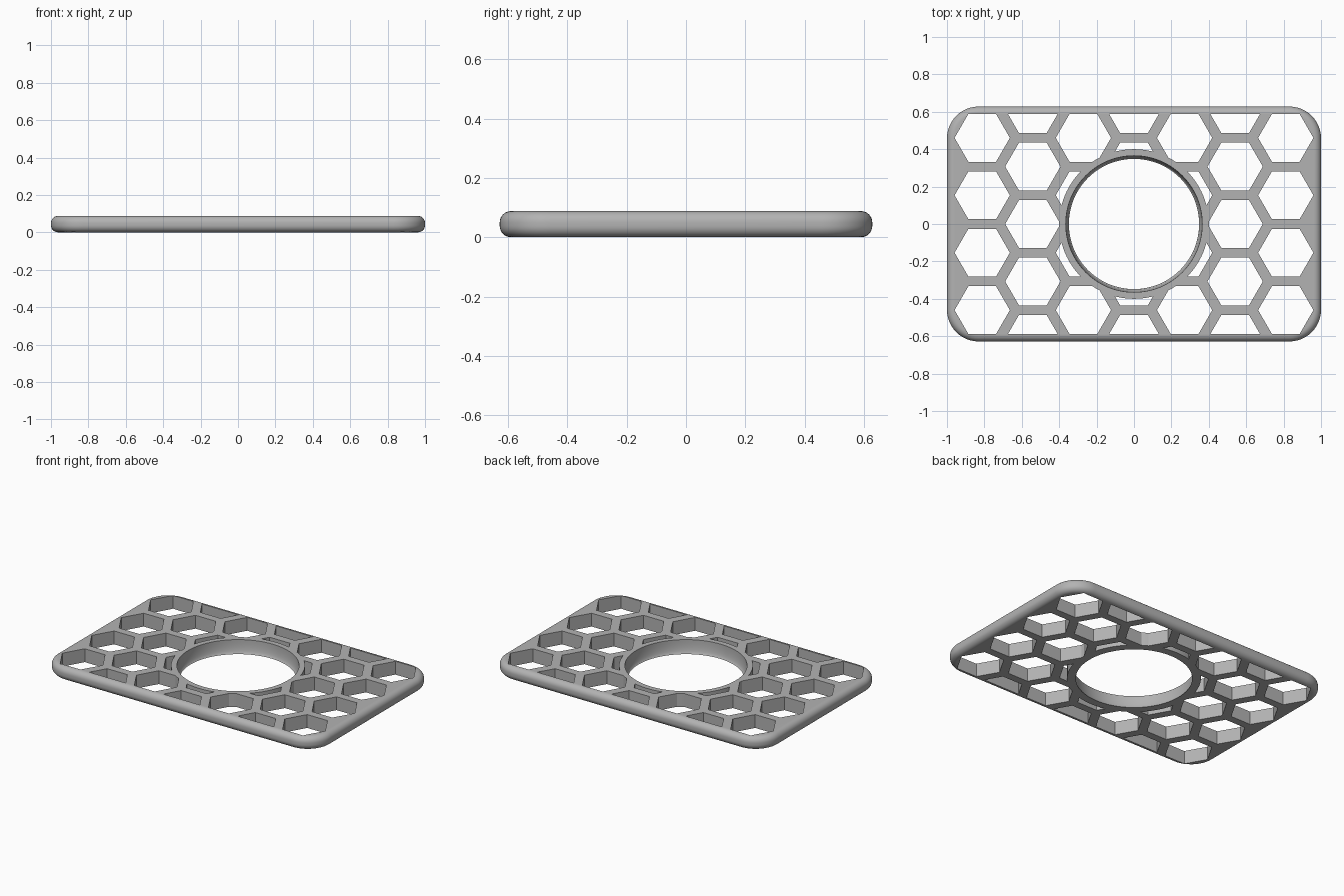
import bpy, bmesh
from math import pi, sin, cos, sqrt

cube = bpy.data.objects.get("Cube")
if cube:
    bpy.data.objects.remove(cube, do_unlink=True)

HX, HY, T = 1.0, 0.628, 0.088      # half sizes and thickness
CORNER, EDGE = 0.17, 0.038         # corner radius, edge rounding
PITCH_X, PITCH_Y, APOTHEM = 0.2705, 0.307, 0.128
RING = 0.4                         # outer radius of the ring round the hole

grey = bpy.data.materials.new("plain_grey")
grey.use_nodes = True
colour = (0.45, 0.45, 0.45, 1)
grey.diffuse_color = colour
grey.node_tree.nodes["Principled BSDF"].inputs["Base Color"].default_value = colour


def loft(name, groups):
    """Make closed solids, each from a stack of matching rings."""
    bm = bmesh.new()
    for rings in groups:
        loops = [[bm.verts.new(p) for p in ring] for ring in rings]
        for a, b in zip(loops, loops[1:]):
            for i in range(len(a)):
                j = (i + 1) % len(a)
                bm.faces.new((a[i], a[j], b[j], b[i]))
        bm.faces.new(loops[0][::-1])
        bm.faces.new(loops[-1])
    mesh = bpy.data.meshes.new(name)
    bm.to_mesh(mesh)
    bm.free()
    obj = bpy.data.objects.new(name, mesh)
    bpy.context.collection.objects.link(obj)
    mesh.materials.append(grey)
    return obj


def circle(r, z, n, x=0, y=0):
    return [(x + r * cos(2 * pi * i / n), y + r * sin(2 * pi * i / n), z) for i in range(n)]


def rounded_rect(inset, z, steps=12):
    r = CORNER - inset
    pts = []
    for q, (sx, sy) in enumerate([(1, 1), (-1, 1), (-1, -1), (1, -1)]):
        for k in range(steps + 1):
            a = (q + k / steps) * pi / 2
            pts.append((sx * (HX - CORNER) + r * cos(a), sy * (HY - CORNER) + r * sin(a), z))
    return pts


def boolean(obj, cutter, operation):
    mod = obj.modifiers.new(operation.title(), 'BOOLEAN')
    mod.object, mod.operation, mod.solver = cutter, operation, 'EXACT'
    bpy.context.view_layer.objects.active = obj
    bpy.ops.object.modifier_apply(modifier=mod.name)
    bpy.data.objects.remove(cutter, do_unlink=True)


# Plate with rounded corners and rounded edges
arc = [k / 8 * pi / 2 for k in range(9)]
profile = [(EDGE * (1 - sin(a)), EDGE * (1 - cos(a))) for a in arc]
profile += [(i, T - z) for i, z in reversed(profile)]
plate = loft("honeycomb_plate", [[rounded_rect(i, z) for i, z in profile]])

# Honeycomb openings, kept inside the border and outside the ring
cells = []
for col in range(-3, 4):
    shift = 0.5 if col % 2 else 0
    for row in range(-3, 3):
        y = (row + shift) * PITCH_Y if shift else row * PITCH_Y
        x = col * PITCH_X
        if abs(y) < HY and x * x + y * y > 0.01:
            cells.append((x, y))
    if not shift:
        continue
cells += [(col * PITCH_X, 2 * PITCH_Y) for col in (-2, 0, 2) if (col * PITCH_X, 2 * PITCH_Y) not in cells]
R = APOTHEM * 2 / sqrt(3)
hexes = loft("hex_cutter", [[circle(R, -0.1, 6, x, y), circle(R, 0.2, 6, x, y)] for x, y in cells])
lim = HY - EDGE - 0.002
border = loft("border_limit", [[[(-1, -lim, z), (1, -lim, z), (1, lim, z), (-1, lim, z)]
                                for z in (-0.2, 0.3)]])
boolean(hexes, border, 'INTERSECT')
boolean(hexes, loft("ring_limit", [[circle(RING, -0.3, 96), circle(RING, 0.4, 96)]]), 'DIFFERENCE')
boolean(plate, hexes, 'DIFFERENCE')

# Round hole with a concave wall that narrows toward the bottom
wall = [(0.348 + 0.017 * sin(k / 8 * pi / 2), T * (1 - cos(k / 8 * pi / 2))) for k in range(9)]
wall = [(0.348, -0.1)] + wall + [(0.365, 0.2)]
boolean(plate, loft("hole_cutter", [[circle(r, z, 96) for r, z in wall]]), 'DIFFERENCE')

# Smooth shading with sharp cell edges
bpy.ops.object.select_all(action='DESELECT')
plate.select_set(True)
bpy.context.view_layer.objects.active = plate
bpy.ops.object.shade_smooth_by_angle(angle=pi / 6)
